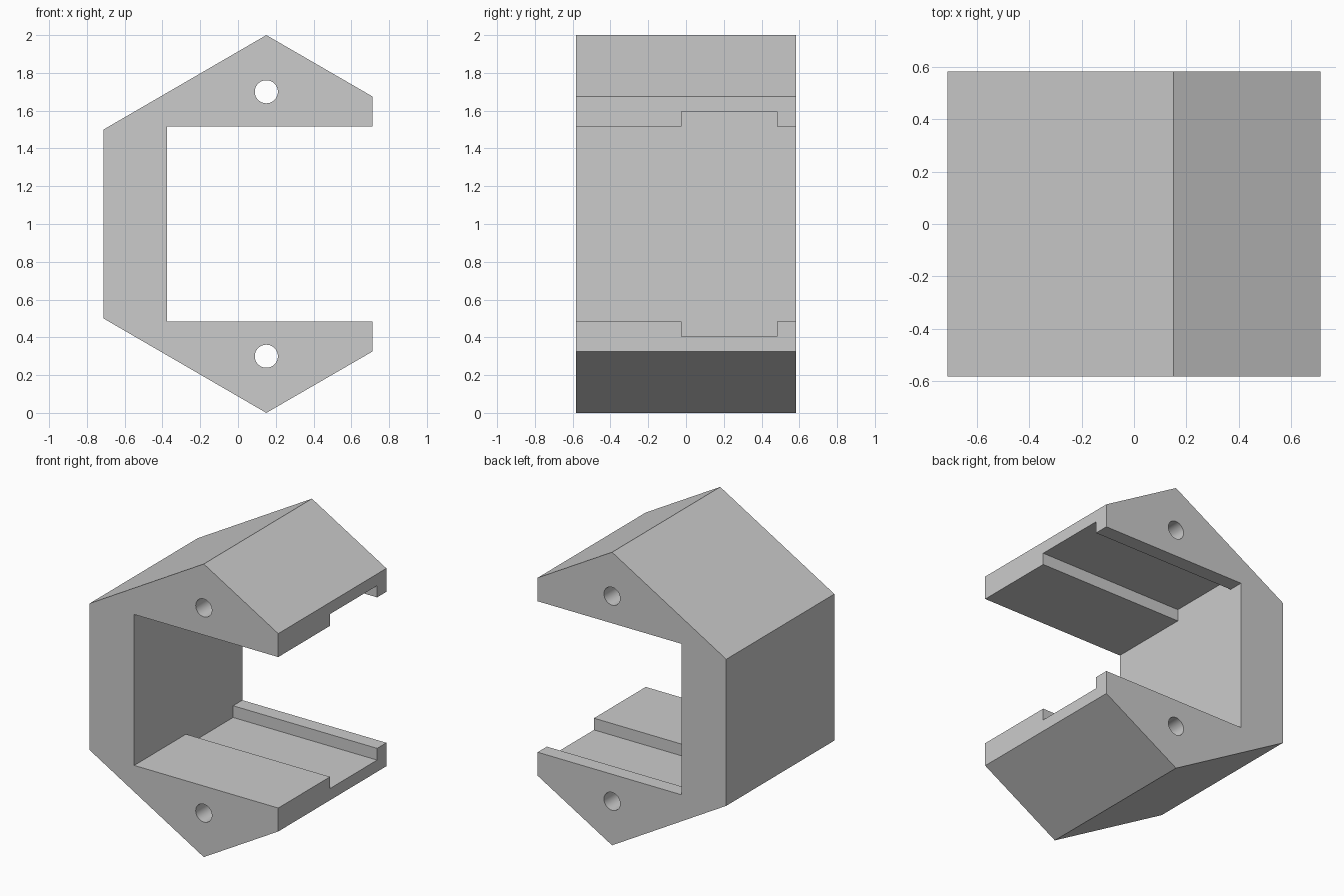
import bpy, bmesh, math

if "Cube" in bpy.data.objects:
    bpy.data.objects.remove(bpy.data.objects["Cube"])

HALF_DEPTH = 0.583
HOLE_X, HOLE_R = 0.15, 0.061

grey = bpy.data.materials.new("light grey")
grey.diffuse_color = (0.6, 0.6, 0.6, 1)
grey.use_nodes = True
grey.node_tree.nodes["Principled BSDF"].inputs["Base Color"].default_value = grey.diffuse_color


def prism(name, profile, y0, y1):
    """Extrude an x-z outline along y."""
    bm = bmesh.new()
    face = bm.faces.new([bm.verts.new((x, y0, z)) for x, z in profile])
    ext = bmesh.ops.extrude_face_region(bm, geom=[face])
    moved = [g for g in ext["geom"] if isinstance(g, bmesh.types.BMVert)]
    bmesh.ops.translate(bm, verts=moved, vec=(0, y1 - y0, 0))
    bmesh.ops.recalc_face_normals(bm, faces=bm.faces)
    mesh = bpy.data.meshes.new(name)
    bm.to_mesh(mesh)
    bm.free()
    mesh.materials.append(grey)
    obj = bpy.data.objects.new(name, mesh)
    bpy.context.collection.objects.link(obj)
    return obj


# Clamp body: C-shaped outline, lower half mirrored about z = 1
lower = [(-0.375, 0.485), (0.712, 0.485), (0.712, 0.325), (0.15, 0.0), (-0.712, 0.5)]
body = prism("clamp_body", lower + [(x, 2 - z) for x, z in reversed(lower)],
             -HALF_DEPTH, HALF_DEPTH)

# Groove running along both jaws
cutters = [prism("groove_cutter", [(-0.375, 0.405), (1, 0.405), (1, 1.595), (-0.375, 1.595)],
                 -0.025, 0.483)]

# Bolt hole through each jaw
for z in (0.3, 1.7):
    circle = [(HOLE_X + HOLE_R * math.cos(a), z + HOLE_R * math.sin(a))
              for a in (2 * math.pi * i / 48 for i in range(48))]
    cutters.append(prism("bolt_hole_cutter", circle, -1, 1))

bpy.context.view_layer.objects.active = body
body.select_set(True)
for cutter in cutters:
    mod = body.modifiers.new("cut", "BOOLEAN")
    mod.operation = "DIFFERENCE"
    mod.solver = "EXACT"
    mod.object = cutter
    bpy.ops.object.modifier_apply(modifier=mod.name)
    bpy.data.objects.remove(cutter)

bpy.ops.object.shade_smooth_by_angle(angle=math.radians(25))
